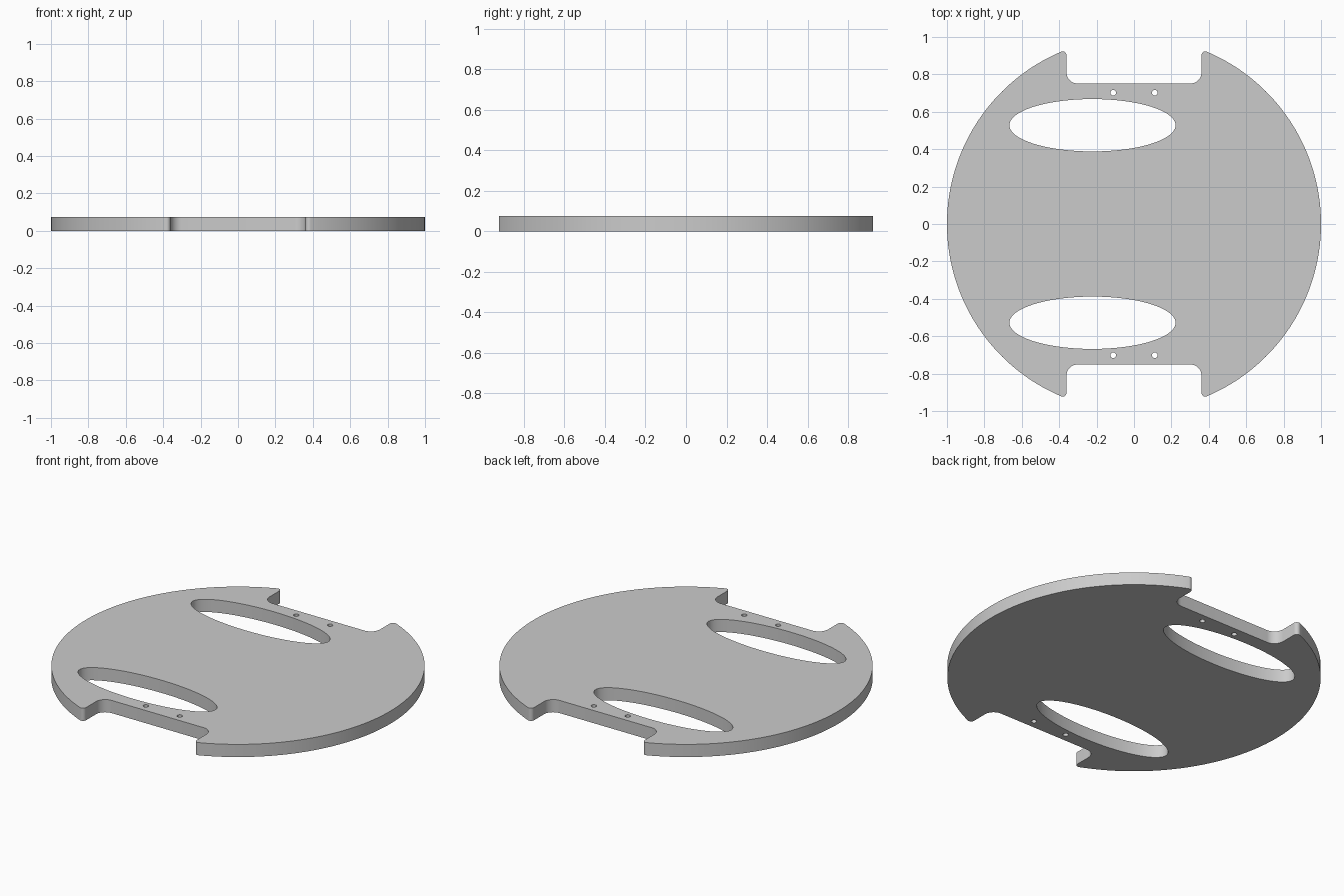
import bpy, bmesh
from math import sin, cos, pi, atan2, sqrt

if "Cube" in bpy.data.objects:
    bpy.data.objects.remove(bpy.data.objects["Cube"])

THICK = 0.075
NOTCH_X, NOTCH_Y = 0.361, 0.751   # notch half width and floor
FILLET, TIP = 0.06, 0.02          # inner corner and horn tip radii


def arc(cx, cy, rx, ry, a0, a1, n):
    return [(cx + rx * cos(a0 + (a1 - a0) * i / n),
             cy + ry * sin(a0 + (a1 - a0) * i / n)) for i in range(n + 1)]


def ellipse(cx, cy, rx, ry, n):
    return arc(cx, cy, rx, ry, 0, 2 * pi, n)[:-1]


# One quarter of the outline: rim, rounded horn tip, filleted notch corner
tip_x = NOTCH_X + TIP
tip_y = sqrt((1 - TIP) ** 2 - tip_x ** 2)
a = atan2(tip_y, tip_x)
quarter = (arc(0, 0, 1, 1, 0, a, 40)
           + arc(tip_x, tip_y, TIP, TIP, a, pi, 10)[1:]
           + arc(NOTCH_X - FILLET, NOTCH_Y + FILLET, FILLET, FILLET, 0, -pi / 2, 10))

# Mirror the quarter to a half, then turn the half to close the outline
half = quarter + [(-x, y) for x, y in reversed(quarter)][:-1]
outline = half + [(-x, -y) for x, y in half]

# Oval windows and small screw holes on both sides
loops = [outline]
for s in (1, -1):
    loops.append(ellipse(-0.222, s * 0.528, 0.444, 0.14, 96))
    for x in (-0.111, 0.111):
        loops.append(ellipse(x, s * 0.702, 0.015, 0.015, 24))

# Filled flat curve extruded to the plate thickness
curve = bpy.data.curves.new("base_plate", 'CURVE')
curve.dimensions = '2D'
curve.fill_mode = 'BOTH'
curve.extrude = THICK / 2
for pts in loops:
    sp = curve.splines.new('POLY')
    sp.points.add(len(pts) - 1)
    for p, (x, y) in zip(sp.points, pts):
        p.co = (x, y, 0, 1)
    sp.use_cyclic_u = True
plate = bpy.data.objects.new("base_plate", curve)
bpy.context.collection.objects.link(plate)
bpy.context.view_layer.objects.active = plate
plate.select_set(True)
bpy.ops.object.convert(target='MESH')
plate = bpy.context.object

# Weld the caps to the walls and rest the plate on the ground
bm = bmesh.new()
bm.from_mesh(plate.data)
bmesh.ops.remove_doubles(bm, verts=bm.verts, dist=1e-5)
bmesh.ops.translate(bm, verts=bm.verts, vec=(0, 0, THICK / 2))
bmesh.ops.recalc_face_normals(bm, faces=bm.faces)
bm.to_mesh(plate.data)
bm.free()
bpy.ops.object.shade_smooth_by_angle(angle=0.5)
